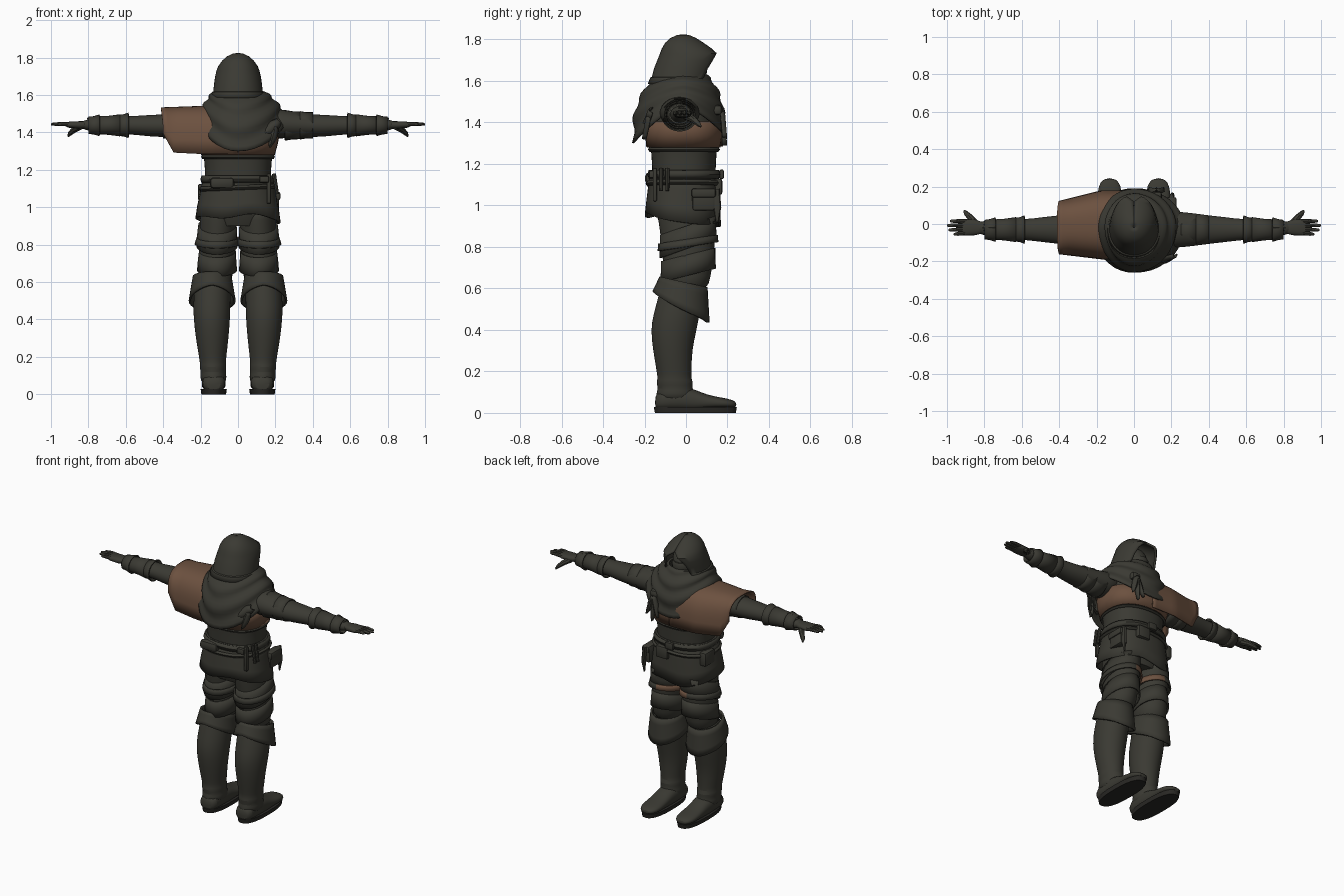
import bpy, bmesh, math
from mathutils import Vector

if "Cube" in bpy.data.objects:
    bpy.data.objects.remove(bpy.data.objects["Cube"])

def material(name, rgb):
    m = bpy.data.materials.new(name)
    m.diffuse_color = (*rgb, 1)
    m.use_nodes = True
    m.node_tree.nodes["Principled BSDF"].inputs["Base Color"].default_value = m.diffuse_color
    return m

DARK = material("dark olive cloth", (0.043, 0.042, 0.033))
BROWN = material("brown leather", (0.15, 0.082, 0.05))
BLACK = material("black sole", (0.022, 0.021, 0.018))

def finish(name, bm, mat, mirror=False, thick=0, sub=0):
    bmesh.ops.recalc_face_normals(bm, faces=bm.faces[:])
    me = bpy.data.meshes.new(name)
    bm.to_mesh(me)
    bm.free()
    ob = bpy.data.objects.new(name, me)
    bpy.context.collection.objects.link(ob)
    me.materials.append(mat)
    if thick:
        s = ob.modifiers.new("thickness", 'SOLIDIFY')
        s.thickness, s.offset = thick, 0
    if sub:
        s = ob.modifiers.new("smooth", 'SUBSURF')
        s.levels = s.render_levels = sub
    if mirror:
        ob.modifiers.new("mirror", 'MIRROR').use_mirror_merge = False
    return ob

def sheet(name, f, nu, nv, mat, closed=False, caps=False, **kw):
    """Surface from f(u, v), u along and v around."""
    bm = bmesh.new()
    cols = nv if closed else nv + 1
    g = [[bm.verts.new(f(i / nu, j / nv)) for j in range(cols)] for i in range(nu + 1)]
    for i in range(nu):
        for j in range(nv):
            k = (j + 1) % cols
            bm.faces.new((g[i][j], g[i][k], g[i + 1][k], g[i + 1][j]))
    if caps:
        bm.faces.new(g[0])
        bm.faces.new(g[-1])
    return finish(name, bm, mat, **kw)

def spow(v, p):
    return math.copysign(abs(v) ** p, v)

def tube(name, rows, mat=DARK, axis='z', n=24, p=1.0, caps=True, warp=None, **kw):
    """Loft of ovals: rows are (position, centre a, radius a, centre b, radius b)."""
    def f(u, v):
        t, a, ra, b, rb = rows[round(u * (len(rows) - 1))]
        th = 2 * math.pi * v
        A, B = a + ra * spow(math.cos(th), p), b + rb * spow(math.sin(th), p)
        q = {'z': (A, B, t), 'x': (t, A, B), 'y': (A, t, B)}[axis]
        return warp(*q) if warp else q
    return sheet(name, f, len(rows) - 1, n, mat, closed=True, caps=caps, **kw)

def rod(name, pts, r, mat=DARK, flat=1.0, n=8, **kw):
    """Tapering round limb through points; r is a radius for each point."""
    P = [Vector(q) for q in pts]
    d = (P[-1] - P[0]).normalized()
    s = d.cross(Vector((0, 0, 1)) if abs(d.z) < 0.9 else Vector((1, 0, 0))).normalized()
    t = d.cross(s)
    def f(u, v):
        i, th = round(u * (len(P) - 1)), 2 * math.pi * v
        return P[i] + s * r[i] * math.cos(th) + t * r[i] * flat * math.sin(th)
    return sheet(name, f, len(P) - 1, n, mat, closed=True, caps=True, **kw)

def block(name, c, size, mat=DARK, bevel=0.012, **kw):
    bm = bmesh.new()
    bmesh.ops.create_cube(bm, size=1)
    for v in bm.verts:
        v.co = Vector(c) + Vector(v.co[i] * size[i] for i in range(3))
    bmesh.ops.bevel(bm, geom=bm.edges[:], offset=bevel, segments=2, affect='EDGES', profile=0.5)
    return finish(name, bm, mat, **kw)

def leaf(name, a, b, w, out, mat=DARK, **kw):
    """Pointed cloth tail from a to b, bulging along out."""
    a, b, out = Vector(a), Vector(b), Vector(out)
    side = (b - a).cross(out).normalized()
    def f(u, v):
        k = math.sin(math.pi * (0.2 + 0.78 * u)) * w
        return a.lerp(b, u) + side * k * (v - 0.5) * 2 + out * 0.02 * (1 - (2 * v - 1) ** 2)
    return sheet(name, f, 6, 4, mat, thick=0.006, **kw)

# boots, soles and legs (toes point to +y)
tube("sole", [(0, .13, .066, .045, .195), (.028, .13, .07, .045, .2)], BLACK, p=.8, mirror=True)
tube("boot_foot", [(-.15, .13, .04, .05, .03), (-.13, .13, .06, .06, .05), (-.03, .13, .066, .07, .06),
     (.04, .13, .062, .06, .056), (.1, .13, .062, .052, .034), (.18, .13, .066, .047, .026),
     (.225, .13, .05, .043, .02), (.243, .13, .025, .04, .01)], axis='y', p=.85, mirror=True, sub=1)
tube("boot_shaft", [(.05, .13, .066, -.05, .095), (.1, .132, .072, -.052, .092), (.115, .132, .066, -.052, .083),
     (.15, .134, .073, -.054, .09), (.165, .134, .069, -.056, .08), (.21, .136, .075, -.058, .086),
     (.3, .138, .088, -.065, .094), (.4, .14, .098, -.06, .112), (.48, .14, .1, -.045, .112),
     (.56, .137, .097, -.025, .108), (.64, .13, .093, -.01, .108)], mirror=True, sub=1)
tube("thigh", [(.58, .125, .09, .0, .105), (.66, .118, .094, .005, .115), (.74, .114, .096, .01, .122),
     (.84, .11, .098, .01, .132), (.93, .106, .098, .008, .142), (1.02, .1, .1, 0, .15)], mirror=True, sub=1)

def knee(u, v):
    th = 2 * math.pi * v
    c, s = math.cos(th), math.sin(th)
    z0, z1 = .63 - .025 * s, .52 - .065 * s - .02 * abs(c) - .02 * max(s, 0) ** 6
    r = .098 + .022 * u
    return (.138 + r * c, -.012 - .012 * u + (r + .012) * s, z0 + (z1 - z0) * u)
sheet("knee_guard", knee, 4, 28, DARK, closed=True, thick=.012, mirror=True)

def cuff(name, z0, z1, r, tilt, mat=DARK):
    return tube(name, [(z0, .112, r + .006, .01, r + .034), ((z0 + z1) / 2, .112, r + .002, .01, r + .03),
                (z1, .11, r - .002, .01, r + .03)], mat, caps=False, thick=.01, mirror=True,
                warp=lambda x, y, z: (x, y, z + tilt * y))
cuff("thigh_plate_low", .66, .76, .096, .25)
cuff("thigh_plate_high", .79, .90, .1, .35)
strap = cuff("thigh_strap", .80, .835, .109, .15)
strap.data.materials.append(BROWN)
for f in strap.data.polygons:                       # brown on the inner front
    if f.center.x < .11 and f.center.y > 0.0:
        f.material_index = 1

# skirt, torso, belts
tube("skirt", [(.93, 0, .222, -.015, .178), (1.0, 0, .212, -.014, .172), (1.08, 0, .196, -.012, .165),
     (1.17, 0, .18, -.01, .155)], p=.85, n=36, caps=False, thick=.012,
     warp=lambda x, y, z: (x, y, z + (1.17 - z) * (-.1 * (y + .02) / .18 + .05 * math.sin(x * 20))))
tube("hips", [(.9, 0, .15, 0, .12), (1.0, 0, .19, -.01, .155), (1.1, 0, .185, -.01, .155)], p=.85)
tube("torso", [(1.05, 0, .182, -.01, .155), (1.17, 0, .176, -.01, .152), (1.25, 0, .18, -.01, .158),
     (1.34, 0, .195, -.01, .166), (1.42, 0, .205, -.015, .16), (1.5, 0, .2, -.025, .135),
     (1.56, 0, .14, -.03, .11), (1.6, 0, .085, -.03, .09)], p=.85, n=32, sub=1)
for name, z, h, r in (("belt", 1.15, .018, .19), ("low_belt", 1.105, .01, .198), ("chest_hem", 1.27, .008, .187)):
    tube(name, [(z - h, 0, r, -.01, r - .025), (z, 0, r + .006, -.01, r - .018), (z + h, 0, r, -.01, r - .025)],
         p=.85, n=32, caps=False, thick=.01,
         warp=lambda x, y, z, k=(.1 if name == "low_belt" else 0): (x, y, z + k * x * .4))

# pouches and hanging gear
block("side_pouch", (.195, .085, 1.025), (.05, .11, .1))
block("side_pouch_flap", (.2, .085, 1.06), (.055, .118, .045))
block("back_pouch", (-.085, -.172, 1.13), (.13, .05, .06), bevel=.02)
block("left_pouch", (-.19, .05, 1.08), (.05, .1, .09))
block("front_pouch", (.06, .155, 1.09), (.09, .04, .08))
block("buckle", (0, .172, 1.15), (.06, .02, .045), bevel=.006)
block("hip_strap", (.165, -.15, 1.1), (.022, .02, .16), bevel=.005)
block("back_loop", (.14, -.165, 1.15), (.05, .025, .035), bevel=.006)
for i, y in enumerate((-.12, -.09)):
    rod(f"side_tool_{i}", [(.192, y, 1.18), (.21, y, 1.07)], [.011, .009])
rod("knife_sheath", [(.2, .145, 1.08), (.205, .15, .99), (.2, .15, .92)], [.018, .02, .006], flat=.6)

# brown wrap under the arm, rising into the cape over the other shoulder
tube("chest_wrap", [(1.28, 0, .192, -.012, .172), (1.34, 0, .208, -.012, .182), (1.405, 0, .22, -.012, .182)],
     BROWN, p=.85, n=32, caps=False, thick=.01)

def cape(u, v):
    x = -.4 + .4 * u
    drop = max(0, 1 - u / .14)
    zb = 1.285 + .02 * max(0, .5 - u) + .1 * drop
    zt = 1.53 + .015 * u
    c, s = -math.cos(math.pi * v), math.sin(math.pi * v)
    yf, yb = .12 + .055 * min(1, u * 1.8), .158 + .032 * min(1, u * 1.5)
    y = (yf if c > 0 else yb) * spow(c, .75)
    return (x - .012 * s * (1 - u), y, zb + (zt - zb) * s ** .6)
sheet("shoulder_cape", cape, 14, 24, BROWN, thick=.008)

# cowl draped over the shoulders, pointed at the back and front
def cowl(u, v):
    th = 2 * math.pi * v
    c, s = math.cos(th), math.sin(th)
    side = .265 if c > 0 else .215
    rx = .1 + (side - .1) * u ** .8
    ry = .105 + ((.13 if s < 0 else .09) * math.sin(min(u * 1.9, 1.7)))
    ze = 1.475 - (.175 if s < 0 else .13) * abs(s) ** 1.6
    fold = .007 * math.sin(u * 20 + 2 * abs(c))
    z = 1.63 - (1.63 - ze) * u ** 1.35
    return ((rx + fold) * spow(c, .95), -.015 + (ry + fold) * spow(s, 1.05), z)
sheet("cowl", cowl, 18, 40, DARK, closed=True, thick=.01)
leaf("cowl_tail_back", (.22, -.16, 1.46), (.11, -.2, 1.365), .03, (0, -1, 0))
leaf("cowl_tail_back_tip", (.2, -.17, 1.43), (.17, -.19, 1.32), .022, (0, -1, 0))
block("cowl_knot", (.12, .15, 1.46), (.06, .05, .05), bevel=.018)
for i, (x, z) in enumerate(((.08, 1.32), (.12, 1.29), (.16, 1.33))):
    leaf(f"cowl_tail_front_{i}", (.12, .165, 1.45), (x, .175, z), .02, (0, 1, 0))

# hood with an open front, and masked head inside
HOOD = [(1.585, .142, -.178, .105, .75), (1.612, .135, -.168, .112, .72), (1.616, .127, -.16, .115, .72),
        (1.66, .122, -.148, .13, .66), (1.7, .116, -.132, .145, .55), (1.73, .109, -.12, .15, .3),
        (1.752, .1, -.112, .12, .02), (1.78, .08, -.096, .08, 0), (1.802, .055, -.072, .045, 0),
        (1.815, .028, -.042, .015, 0), (1.819, .004, -.018, -.01, 0)]
def hood(u, v):
    z, rx, y0, y1, gap = HOOD[round(u * (len(HOOD) - 1))]
    th = math.pi / 2 + gap + (2 * math.pi - 2 * gap) * v
    c, s = math.cos(th), math.sin(th)
    return (rx * spow(c, .9), (y0 + y1) / 2 + (y1 - y0) / 2 * s, z)
sheet("hood", hood, len(HOOD) - 1, 32, DARK, thick=.012)
tube("head", [(1.55, 0, .065, -.02, .075), (1.61, 0, .07, 0, .085), (1.66, 0, .078, 0, .092),
     (1.71, 0, .08, -.01, .085), (1.76, 0, .06, -.02, .06)], sub=1)
tube("face_mask", [(1.585, 0, .05, .03, .06), (1.62, 0, .064, .03, .068), (1.655, 0, .066, .028, .074),
     (1.67, 0, .06, .025, .07)], n=20)

# arms along x with cuffs, bracers and hands
tube("arm", [(.14, -.03, .1, 1.45, .085), (.24, -.03, .097, 1.445, .078), (.32, -.03, .088, 1.44, .066),
     (.42, -.03, .074, 1.435, .06), (.5, -.03, .066, 1.437, .056), (.57, -.03, .056, 1.438, .048),
     (.66, -.028, .056, 1.44, .052), (.73, -.026, .05, 1.44, .046), (.79, -.022, .038, 1.44, .032),
     (.84, -.02, .034, 1.44, .022)], axis='x', mirror=True, sub=1)
def arm_ring(name, x0, x1, r0, r1, z=1.438):
    m = (r0 + r1) / 2
    tube(name, [(x0, -.03, r0 + .008, z, r0), ((x0 + x1) / 2, -.03, m + .004, z, m - .003),
         (x1, -.03, r1 + .006, z, r1)], axis='x', caps=False, thick=.008, mirror=True)
arm_ring("upper_arm_band", .25, .335, .078, .07)
arm_ring("upper_arm_wrap", .33, .40, .072, .066)
arm_ring("elbow_cuff", .585, .635, .064, .053)
arm_ring("bracer", .63, .76, .055, .044)
arm_ring("wrist_cuff", .74, .80, .054, .042)
rod("bracer_spike", [(.8, -.02, 1.46), (.74, -.02, 1.492)], [.02, .004], mirror=True)
tube("palm", [(.81, -.02, .03, 1.44, .02), (.85, -.018, .042, 1.44, .02), (.9, -.018, .044, 1.441, .017),
     (.918, -.018, .038, 1.442, .012)], axis='x', n=16, p=.8, mirror=True)
for i, (y, tip) in enumerate(((-.052, .965), (-.03, .992), (-.007, 1.0), (.015, .985))):
    rod(f"finger_{i}", [(.89, y * .9, 1.442), (.94, y, 1.446), (tip - .008, y * 1.05, 1.444), (tip, y * 1.05, 1.443)],
        [.012, .011, .008, .004], mirror=True)
rod("thumb", [(.845, .0, 1.432), (.875, .035, 1.415), (.9, .06, 1.392), (.908, .072, 1.38)],
    [.02, .017, .012, .005], mirror=True)

# smooth shading with crisp edges
for ob in bpy.data.objects:
    ob.select_set(True)
    bpy.context.view_layer.objects.active = ob
bpy.ops.object.shade_smooth_by_angle(angle=math.radians(40))
